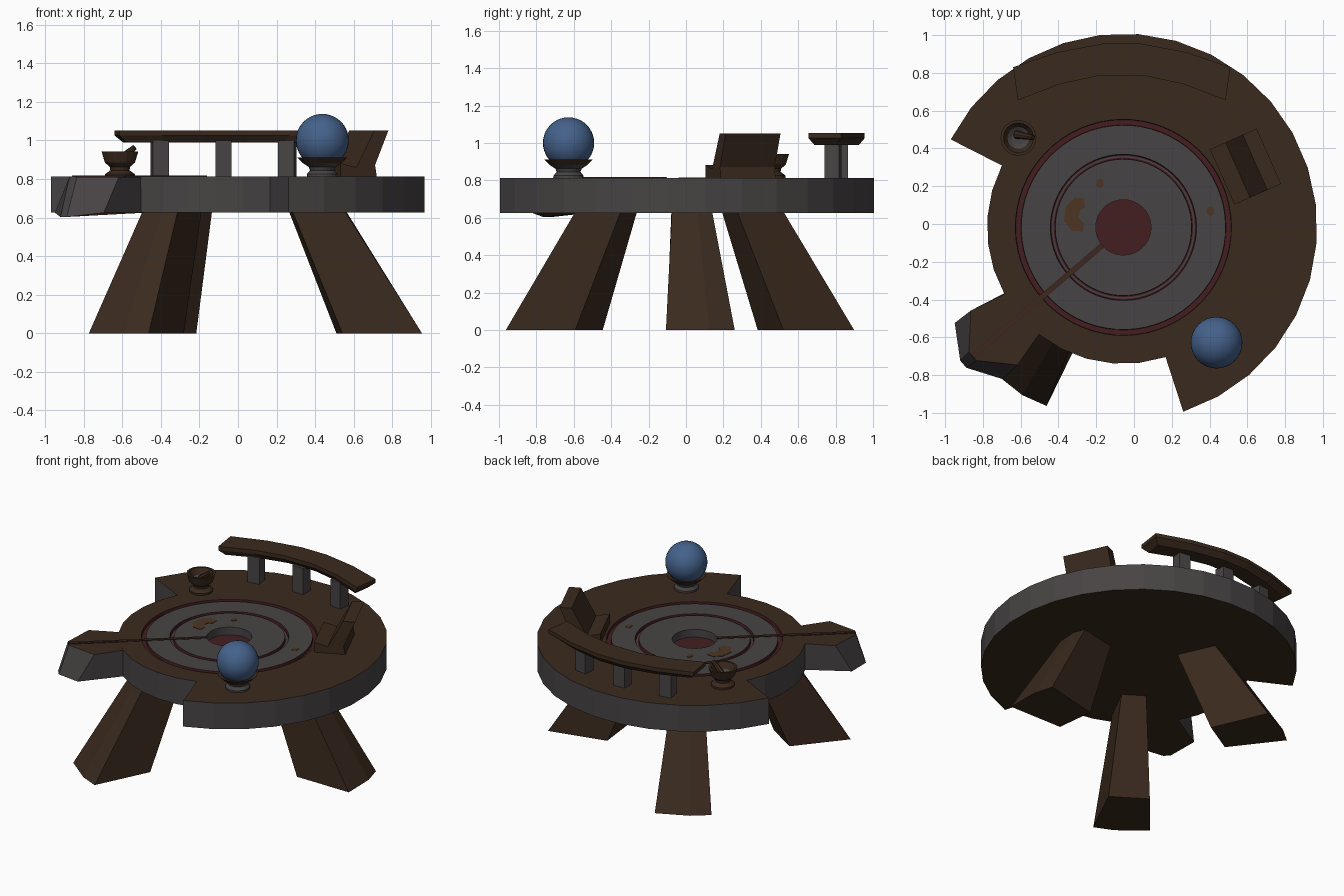
import bpy, bmesh, math
from mathutils import Matrix, Vector

if "Cube" in bpy.data.objects:
    bpy.data.objects.remove(bpy.data.objects["Cube"])

CX, CY, TOP, LOW = -0.056, -0.018, 0.812, 0.625


def mat(name, c):
    m = bpy.data.materials.new(name)
    m.diffuse_color = (*c, 1)
    m.use_nodes = True
    m.node_tree.nodes["Principled BSDF"].inputs["Base Color"].default_value = m.diffuse_color
    return m


BROWN = mat("dark wood", (0.042, 0.023, 0.013))
GRAY = mat("dark stone", (0.064, 0.057, 0.058))
RED = mat("dark red", (0.058, 0.013, 0.015))
BLUE = mat("orb blue", (0.058, 0.120, 0.255))
STAIN = mat("rusty stain", (0.073, 0.036, 0.016))
ORDER = [BROWN, GRAY, RED, BLUE, STAIN]


def finish(name, bm, rule=None, base=0):
    bmesh.ops.remove_doubles(bm, verts=bm.verts, dist=1e-5)
    bmesh.ops.recalc_face_normals(bm, faces=bm.faces)
    me = bpy.data.meshes.new(name)
    for f in bm.faces:
        f.material_index = rule(f) if rule else base
    bm.to_mesh(me)
    bm.free()
    for m in ORDER:
        me.materials.append(m)
    ob = bpy.data.objects.new(name, me)
    bpy.context.collection.objects.link(ob)
    return ob


def loft(name, loops, rule=None, base=0):
    """Solid through closed loops of points, capped at both ends."""
    bm = bmesh.new()
    rows = [[bm.verts.new(p) for p in lp] for lp in loops]
    n = len(rows[0])
    for a, b in zip(rows, rows[1:]):
        for i in range(n):
            bm.faces.new((a[i], a[(i + 1) % n], b[(i + 1) % n], b[i]))
    bm.faces.new(rows[0])
    bm.faces.new(rows[-1])
    return finish(name, bm, rule, base)


def lathe(name, prof, x, y, n=20, rule=None, base=0):
    return loft(name, [[(x + r * math.cos(2 * math.pi * i / n), y + r * math.sin(2 * math.pi * i / n), z)
                        for i in range(n)] for r, z in prof], rule, base)


def polar(deg, along, side, z):
    a = math.radians(deg)
    return (CX + along * math.cos(a) - side * math.sin(a), CY + along * math.sin(a) + side * math.cos(a), z)


def box(name, c, s, deg=0, base=0):
    bm = bmesh.new()
    bmesh.ops.create_cube(bm, size=1, matrix=Matrix.Translation(c) @ Matrix.Rotation(math.radians(deg), 4, 'Z')
                          @ Matrix.Diagonal((*s, 1)))
    return finish(name, bm, None, base)


# table slab: wide arc, narrow arc, ring grooves and central well
cols = []
for a0, a1, segs, R in ((-72, 153, 20, 1.026), (153, 288, 12, 0.722)):
    step = (a1 - a0) / segs
    for i in range(2 * segs + 1):
        r = R * (math.cos(math.radians(step / 2)) if i % 2 else 1)
        cols.append((math.radians(a0 + step * i / 2), r))
D = TOP - 0.02
# (radius, height, colour of the band leading to this ring)
prof = [(0.003, LOW, 0), (None, LOW, 0), (None, TOP, 1), (0.572, TOP, 0), (0.570, D, 2), (0.543, D, 2), (0.541, TOP, 2),
        (0.387, TOP, 1), (0.384, D, 2), (0.378, D, 2), (0.370, D, 1), (0.363, D, 2), (0.361, TOP, 2), (0.146, TOP, 1),
        (0.146, TOP - 0.055, 1), (0.003, TOP - 0.055, 2)]
bm = bmesh.new()
rows = [[bm.verts.new((CX + (r or R) * math.cos(a), CY + (r or R) * math.sin(a), z)) for a, R in cols]
        for r, z, c in prof]
n = len(cols)
for k in range(1, len(prof)):
    for i in range(n):
        j = (i + 1) % n
        f = bm.faces.new((rows[k - 1][i], rows[k - 1][j], rows[k][j], rows[k][i]))
        f.material_index = prof[k][2]
bm.faces.new(rows[0])
bm.faces.new(rows[-1]).material_index = 2
finish("table_slab", bm, lambda f: f.material_index)

# drain spout, its lip dipping below the slab
SP = 220.5
up = [(0.68, -0.133), (0.90, -0.190), (1.05, -0.03), (1.05, 0.03), (0.90, 0.190), (0.68, 0.133)]
dn = [(0.68, -0.138), (1.008, -0.195), (1.115, -0.025), (1.115, 0.025), (1.008, 0.195), (0.68, 0.138)]
loft("spout", [[polar(SP, a, s, LOW - (0.022 if a > 1.05 else 0)) for a, s in dn],
               [polar(SP, a, s, TOP - 0.001) for a, s in up]],
     lambda f: 0 if abs(f.normal.z) > 0.8 else 1)

# drain channel, painted as thin plates
for nm, w, h, c in (("channel_edge", 0.030, 0.003, 2), ("channel_floor", 0.020, 0.006, 0)):
    box(nm, polar(SP, 0.598, 0, TOP + h / 2 - 0.001), (0.905, w, h), SP, c)

# three splayed legs with a slight ridge on the outer face
for k, (deg, dr, dx, dy) in enumerate(((6.5, 0, 0, -0.018), (120.5, -0.04, 0, 0), (237, 0, -0.02, -0.01))):
    loops = []
    for z, ri, hi, ro, ho in ((0, 0.585, 0.135, 0.995, 0.185), (LOW + 0.01, 0.33, 0.08, 0.60, 0.108)):
        ro, ri = ro + dr, ri + dr
        pts = [(ri, -hi), (ro, -ho), (ro + 0.022, ho * 0.25), (ro, ho), (ri, hi)]
        loops.append([Vector(polar(deg, a, s, z)) + Vector((dx, dy, 0)) for a, s in pts])
    loft("leg_%d" % (k + 1), loops)

# curved shelf with chamfered underside, on three posts
MX = -0.065
half_o = [(0.575, 0.83), (0.34, 0.91), (0.10, 0.955)]
half_i = [(0.12, 0.785), (0.33, 0.74), (0.55, 0.655)]
outer = half_o + [(-x, y) for x, y in reversed(half_o)]
inner = [(-x, y) for x, y in reversed(half_i)] + half_i


def shelf_loop(k, z):
    res = []
    for (ox, oy), (ix, iy) in zip(outer, reversed(inner)):
        mx, my = (ox + ix) / 2, (oy + iy) / 2
        e = 1 if k == 1 else 0.93
        res.append(((MX + mx * e + (ox - mx) * k, my + (oy - my) * k, z),
                    (MX + mx * e + (ix - mx) * k, my + (iy - my) * k, z)))
    return [p[0] for p in res] + [p[1] for p in reversed(res)]


loft("shelf", [shelf_loop(0.65, 0.99), shelf_loop(1, 1.025), shelf_loop(1, 1.052)])
for k, (x, y, d) in enumerate(((-0.405, 0.785, 8), (-0.075, 0.825, 0), (0.255, 0.785, -8))):
    box("shelf_post_%d" % (k + 1), (x, y, 0.905), (0.085, 0.08, 0.19), d, 1)

# orb on its stand
bm = bmesh.new()
bmesh.ops.create_uvsphere(bm, u_segments=32, v_segments=20, radius=0.137,
                          matrix=Matrix.Translation((0.437, -0.628, 1.0)))
for f in bm.faces:
    f.smooth = True
finish("orb", bm, None, 3)
lathe("orb_stand", [(0.08, TOP - 0.002), (0.08, 0.825), (0.064, 0.845), (0.07, 0.862), (0.10, 0.882), (0.13, 0.912),
                    (0.11, 0.910), (0.04, 0.875)], 0.437, -0.628, 20,
      lambda f: 1 if f.calc_center_median().z < 0.872 else 0)

# mortar and pestle
BX, BY = -0.612, 0.456
lathe("mortar", [(0.077, TOP - 0.002), (0.077, 0.825), (0.05, 0.845), (0.052, 0.862), (0.078, 0.885), (0.095, 0.942),
                 (0.08, 0.942), (0.058, 0.90), (0.035, 0.885)], BX, BY, 16,
      lambda f: 1 if f.normal.z > 0.7 and 0.884 < f.calc_center_median().z < 0.90 else 0)
bm = bmesh.new()
axis = Vector((0.09, -0.015, 0.072))
bmesh.ops.create_cone(bm, cap_ends=True, segments=8, radius1=0.022, radius2=0.014, depth=axis.length,
                      matrix=Matrix.Translation((BX + 0.033, BY + 0.01, 0.929)) @ axis.to_track_quat('Z', 'Y').to_matrix().to_4x4())
finish("pestle", bm)

# book rest with reclined back
LA = math.radians(24)
LP = [(-0.13, TOP - 0.002), (0.075, TOP - 0.002), (0.065, 0.872), (0.14, 1.05), (0.06, 1.05), (-0.04, 0.86),
      (-0.13, 0.882)]
loft("book_rest", [[(0.586 + u * math.cos(LA) - w * math.sin(LA), 0.302 + u * math.sin(LA) + w * math.cos(LA), z)
                    for u, z in LP] for w in (-0.16, 0.16)])

# stains on the stone disc
CRES = [(0.045, 0.08), (-0.005, 0.085), (-0.05, 0.04), (-0.06, -0.04), (-0.02, -0.09), (0.04, -0.095),
        (0.045, -0.05), (0.015, -0.02), (0.025, 0.02), (0.05, 0.03)]
SPOT = [(0.02 * math.cos(i * math.pi / 4), 0.026 * math.sin(i * math.pi / 4)) for i in range(8)]
for k, (x, y, sh) in enumerate(((-0.31, 0.055, CRES), (-0.18, 0.215, SPOT), (0.405, 0.068, SPOT))):
    loft("stain_%d" % (k + 1), [[(x + px, y + py, TOP + h) for px, py in sh] for h in (-0.001, 0.003)], None, 4)
